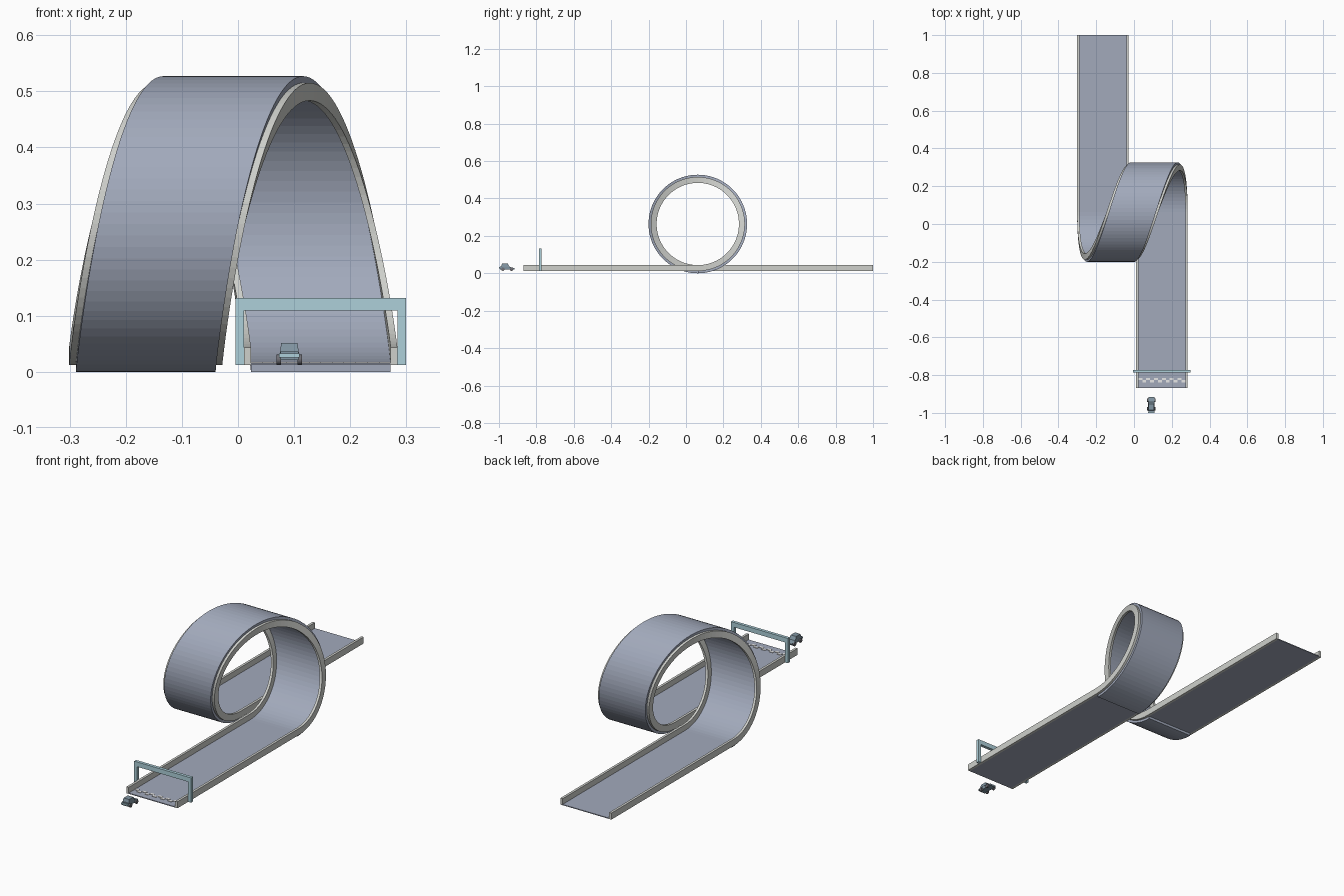
import bpy, bmesh, math
from mathutils import Matrix, Vector

if "Cube" in bpy.data.objects:
    bpy.data.objects.remove(bpy.data.objects["Cube"])


def material(name, rgb):
    m = bpy.data.materials.new(name)
    m.diffuse_color = (*rgb, 1)
    m.use_nodes = True
    m.node_tree.nodes["Principled BSDF"].inputs["Base Color"].default_value = m.diffuse_color
    return m


DECK = material("track_grey_blue", (0.36, 0.40, 0.50))
RAIL = material("rail_light_grey", (0.62, 0.63, 0.60))
GATE = material("gate_pale_teal", (0.42, 0.63, 0.70))
WHITE = material("line_white", (0.85, 0.85, 0.85))
BODY = material("car_slate", (0.22, 0.30, 0.36))
TYRE = material("tyre_grey", (0.16, 0.16, 0.18))


def finish(bm, name, mat):
    bmesh.ops.recalc_face_normals(bm, faces=bm.faces)
    me = bpy.data.meshes.new(name)
    bm.to_mesh(me)
    bm.free()
    me.materials.append(mat)
    ob = bpy.data.objects.new(name, me)
    bpy.context.collection.objects.link(ob)
    return ob


def boxes(name, mat, *ranges):
    """One object made of boxes given as (x0, x1, y0, y1, z0, z1)."""
    bm = bmesh.new()
    for x0, x1, y0, y1, z0, z1 in ranges:
        mtx = Matrix.Translation(((x0 + x1) / 2, (y0 + y1) / 2, (z0 + z1) / 2)) \
            @ Matrix.Diagonal((x1 - x0, y1 - y0, z1 - z0, 1))
        bmesh.ops.create_cube(bm, size=1, matrix=mtx)
    return finish(bm, name, mat)


# Track layout
XA, XB = 0.1475, -0.1645        # entry and exit lane centres
CY, R = 0.063, 0.2635           # loop centre and outer radius
HALF, RAILW = 0.1245, 0.012     # half deck width, rail thickness
Z0, Z1, ZR = 0.012, 0.016, 0.0435
SEG = 80


def loop_strip(name, mat, dx0, dx1, h0, h1):
    """Sweep a rectangle round the loop while it shifts sideways."""
    bm = bmesh.new()
    rings = []
    for i in range(SEG + 1):
        t = i / SEG
        a = 2 * math.pi * t
        s3 = t * t * (3 - 2 * t)
        s5 = t ** 3 * (t * (6 * t - 15) + 10)
        x = XA + (XB - XA) * (s3 + s5) / 2
        rings.append([bm.verts.new((x + dx, CY + (R - h) * math.sin(a),
                                    R - (R - h) * math.cos(a)))
                      for dx, h in ((dx0, h0), (dx1, h0), (dx1, h1), (dx0, h1))])
    for p, q in zip(rings, rings[1:]):
        for k in range(4):
            n = (k + 1) % 4
            bm.faces.new((p[k], p[n], q[n], q[k]))
    bm.faces.new(rings[0])
    bm.faces.new(rings[-1])
    return finish(bm, name, mat)


# Loop deck and its two rails
loop_strip("loop_deck", DECK, -HALF, HALF, 0, Z1)
for side, d in (("left", -HALF - RAILW), ("right", HALF)):
    loop_strip("loop_rail_" + side, RAIL, d, d + RAILW, Z0, ZR)

# Straight lanes with rails
for lane, x, y0, y1 in (("entry", XA, -0.868, CY), ("exit", XB, CY, 1.0)):
    boxes(lane + "_deck", DECK, (x - HALF, x + HALF, y0, y1, Z0, Z1))
    boxes(lane + "_rails", RAIL,
          (x - HALF - RAILW, x - HALF, y0, y1, Z0, ZR),
          (x + HALF, x + HALF + RAILW, y0, y1, Z0, ZR))

# Start gate straddling the entry lane
boxes("start_gate", GATE,
      (XA - 0.152, XA - 0.1365, -0.787, -0.772, Z0, 0.110),
      (XA + 0.1365, XA + 0.152, -0.787, -0.772, Z0, 0.110),
      (XA - 0.152, XA + 0.152, -0.787, -0.772, 0.109, 0.132))

# Two-row chequered start line
N = 12
W = 2 * HALF / N
boxes("start_line", WHITE, *[
    (XA - HALF + c * W, XA - HALF + (c + 1) * W,
     -0.838 + r * 0.012, -0.826 + r * 0.012, Z1, Z1 + 0.002)
    for r in range(2) for c in range(N) if (r + c) % 2])

# Car, heading for the track
CX = 0.0915
profile = [(-0.995, 0.021), (-0.918, 0.021), (-0.916, 0.028), (-0.945, 0.034),
           (-0.995, 0.036)]
bm = bmesh.new()
face = bm.faces.new([bm.verts.new((CX - 0.016, y, z)) for y, z in profile])
ext = bmesh.ops.extrude_face_region(bm, geom=[face])
bmesh.ops.translate(bm, vec=Vector((0.032, 0, 0)),
                    verts=[v for v in ext["geom"] if isinstance(v, bmesh.types.BMVert)])
finish(bm, "car_body", BODY)

# Cabin tapers towards the roof
bm = bmesh.new()
bmesh.ops.create_cube(bm, size=1, matrix=Matrix.Translation((CX, -0.966, 0.0425))
                      @ Matrix.Diagonal((0.034, 0.046, 0.017, 1)))
for v in bm.verts:
    if v.co.z > 0.0425:
        v.co.x = CX + (v.co.x - CX) * 0.85
        v.co.y = -0.968 + (v.co.y + 0.966) * 0.7
finish(bm, "car_cabin", BODY)
boxes("car_rear_bumper", GATE, (CX - 0.018, CX + 0.018, -1.0, -0.994, 0.026, 0.033))

# Wheels
bm = bmesh.new()
for sx in (-1, 1):
    for y in (-0.979, -0.933):
        bmesh.ops.create_cone(
            bm, cap_ends=True, segments=16, radius1=0.009, radius2=0.009, depth=0.008,
            matrix=Matrix.Translation((CX + sx * 0.0185, y, 0.022))
            @ Matrix.Rotation(math.pi / 2, 4, 'Y'))
finish(bm, "car_wheels", TYRE)
